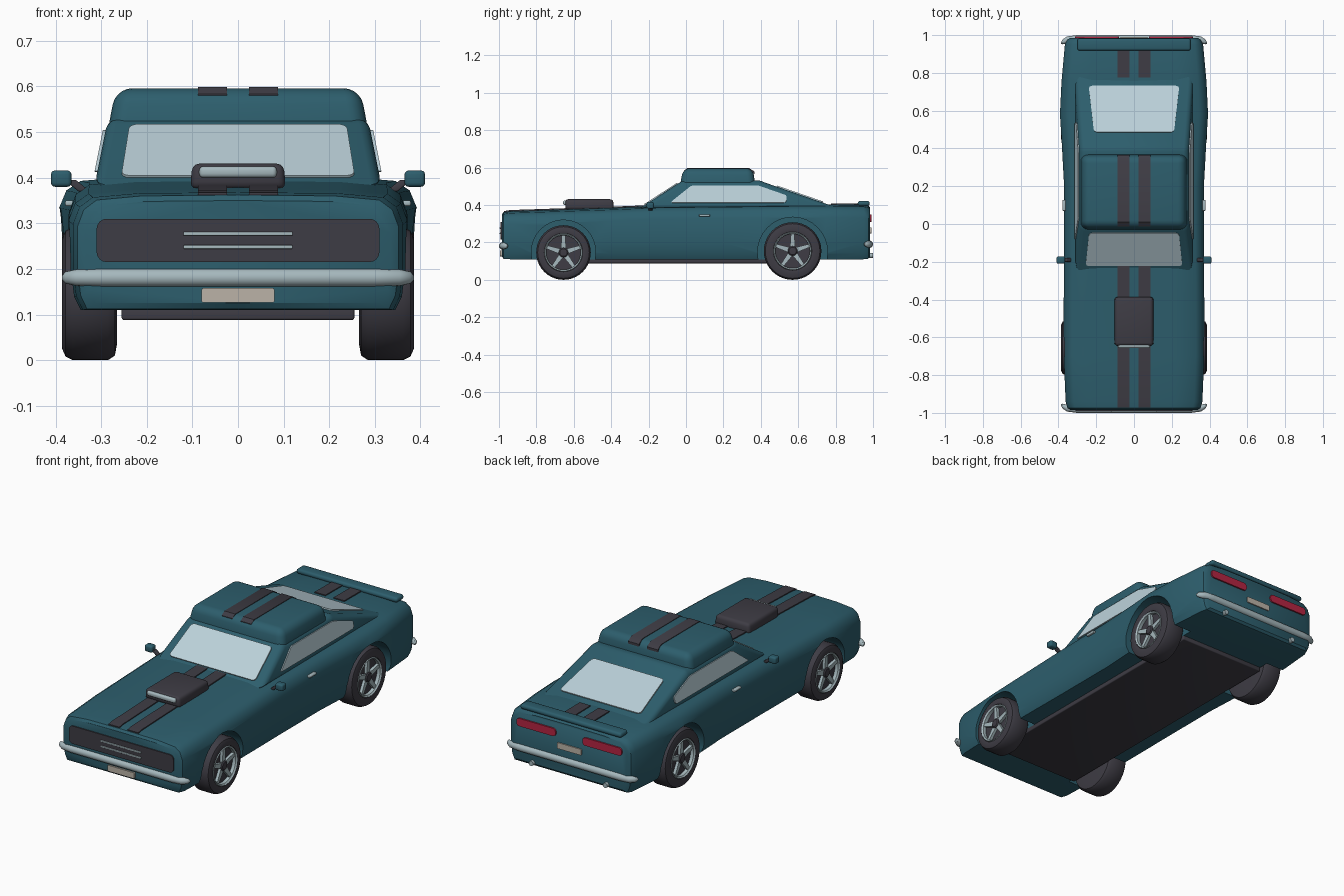
import bpy, bmesh, math
from mathutils import Vector, Matrix

if "Cube" in bpy.data.objects:
    bpy.data.objects.remove(bpy.data.objects["Cube"])


def material(name, rgb):
    m = bpy.data.materials.new(name)
    m.use_nodes = True
    col = (*rgb, 1)
    m.diffuse_color = col
    m.node_tree.nodes["Principled BSDF"].inputs["Base Color"].default_value = col
    return m


TEAL = material("teal paint", (.026, .112, .152))
DARK = material("dark grey", (.048, .045, .058))
CHROME = material("chrome", (.38, .48, .51))
GLASS = material("pale glass", (.50, .64, .70))
RED = material("red lamp", (.46, .018, .055))
BEIGE = material("beige plate", (.50, .45, .39))
parts = []


def finish(name, bm, mat):
    bmesh.ops.recalc_face_normals(bm, faces=bm.faces[:])
    me = bpy.data.meshes.new(name)
    bm.to_mesh(me)
    bm.free()
    me.materials.append(mat)
    ob = bpy.data.objects.new(name, me)
    bpy.context.collection.objects.link(ob)
    parts.append(ob)
    return ob


def block(name, bot, top, mat, bevel=0.0, seg=3):
    """Tapered box; bot and top are (x0, x1, y0, y1, z)."""
    bm = bmesh.new()
    bmesh.ops.create_cube(bm, size=2)
    for v in bm.verts:
        r = top if v.co.z > 0 else bot
        v.co = (r[v.co.x > 0], r[2 + (v.co.y > 0)], r[4])
    if bevel:
        bmesh.ops.bevel(bm, geom=bm.edges[:], offset=bevel, segments=seg,
                        profile=.5, affect='EDGES', clamp_overlap=True)
    return finish(name, bm, mat)


def box(name, x0, x1, y0, y1, z0, z1, mat, bevel=0.0):
    return block(name, (x0, x1, y0, y1, z0), (x0, x1, y0, y1, z1), mat, bevel)


def plate(name, pts, out, mat, corner=0.0, t=.006):
    """Thin panel on a surface, raised along out, with rounded corners."""
    bm = bmesh.new()
    out = Vector(out).normalized()
    bm.faces.new([bm.verts.new(Vector(p) - out * .002) for p in pts])
    if corner:
        bmesh.ops.bevel(bm, geom=bm.verts[:], offset=corner, segments=4,
                        profile=.5, affect='VERTICES')
    ex = bmesh.ops.extrude_face_region(bm, geom=bm.faces[:])
    bmesh.ops.translate(bm, vec=out * (t + .002),
                        verts=[g for g in ex["geom"] if isinstance(g, bmesh.types.BMVert)])
    return finish(name, bm, mat)


def end_panel(name, x0, x1, z0, z1, y, mat, corner, t=.006):
    pts = [(x0, y, z0), (x1, y, z0), (x1, y, z1), (x0, y, z1)]
    return plate(name, pts, (0, y, 0), mat, corner, t)


def loft(name, rings, mat):
    bm = bmesh.new()
    vs = [[bm.verts.new(p) for p in r] for r in rings]
    n = len(vs[0])
    for a, b in zip(vs, vs[1:]):
        for i in range(n):
            j = (i + 1) % n
            bm.faces.new((a[i], a[j], b[j], b[i]))
    bm.faces.new(vs[0])
    bm.faces.new(vs[-1][::-1])
    return finish(name, bm, mat)


def lathe(name, prof, s, y, z, mat, n=40):
    """Spin (radius, x) points round the axle at y, z on side s."""
    return loft(name, [[(s * x, y + r * math.cos(k * math.tau / n), z + r * math.sin(k * math.tau / n))
                        for k in range(n)] for r, x in prof], mat)


def rod(name, axis, a, b, r, c1, c2, mat):
    """Cylinder along axis X or Y from a to b."""
    bm = bmesh.new()
    bmesh.ops.create_cone(bm, cap_ends=True, segments=32, radius1=r, radius2=r, depth=b - a)
    mid = (a + b) / 2
    rot, loc = ('Y', (mid, c1, c2)) if axis == 'X' else ('X', (c1, mid, c2))
    bmesh.ops.transform(bm, matrix=Matrix.Translation(loc) @ Matrix.Rotation(math.pi / 2, 4, rot),
                        verts=bm.verts[:])
    return finish(name, bm, mat)


# Main body: sections of (y, half width, top, bottom)
sections = [(-.985, .335, .35, .125), (-.975, .352, .362, .112), (-.94, .362, .368, .11),
            (-.7, .372, .376, .11), (-.4, .372, .386, .11), (-.15, .37, .396, .11),
            (.2, .37, .40, .11), (.42, .382, .402, .11), (.58, .392, .404, .11),
            (.75, .384, .404, .11), (.95, .366, .402, .11), (.975, .355, .396, .113),
            (.985, .338, .388, .125)]


def section(y, w, t, b):
    half = [(.6, t - .002), (.88, t - .011), (.96, t - .032), (1, t - .07),
            (1, b + .09), (.98, b + .03), (.94, b)]
    right = [(w * x, y, z) for x, z in half]
    left = [(-x, y, z) for x, y, z in reversed(right)]
    return [(0, y, t)] + right + [(0, y, b)] + left


body = loft("body", [section(*s) for s in sections], TEAL)

# Wheel arches
WHEELS = [("front", -.655, .146, .172), ("rear", .57, .154, .187)]
for tag, y, r, arch in WHEELS:
    for s in (-1, 1):
        cut = rod("arch_cutter", 'X', min(s * .255, s * .5), max(s * .255, s * .5), arch, y, .148, TEAL)
        parts.remove(cut)
        cut.hide_render = True
        mod = body.modifiers.new("arch", 'BOOLEAN')
        mod.operation, mod.solver, mod.object = 'DIFFERENCE', 'EXACT', cut
        bpy.context.view_layer.objects.active = body
        bpy.ops.object.modifier_apply(modifier=mod.name)
        bpy.data.objects.remove(cut)

# Wheels
for tag, y, r, arch in WHEELS:
    for s, side in ((1, "left"), (-1, "right")):
        w = f"{tag}_{side}_"
        lathe(w + "tyre", [(.02, .268), (.11, .265), (r - .01, .27), (r, .285), (r, .362),
                           (r - .008, .378), (.12, .386), (.103, .383), (.097, .362), (.02, .36)],
              s, y, r, DARK)
        lathe(w + "rim", [(.092, .358), (.092, .38), (.099, .386), (.102, .38), (.102, .358)],
              s, y, r, CHROME)
        lathe(w + "hub", [(.026, .355), (.026, .376), (.02, .381), (.004, .382)], s, y, r, DARK, 20)
        for k in range(5):
            sp = block(w + "spoke", (.358, .374, -.014, .014, .02), (.358, .378, -.009, .009, .094), CHROME)
            sp.data.transform(Matrix.Translation((0, y, r)) @ Matrix.Scale(s, 4, (1, 0, 0))
                              @ Matrix.Rotation(k * math.tau / 5, 4, 'X'))
            if s < 0:
                sp.data.flip_normals()

# Floor
box("floor", -.255, .255, -.78, .70, .088, .115, DARK, .005)

# Cabin and raised roof
block("cabin", (-.315, .315, -.251, .827, .38), (-.285, .285, -.019, .393, .53), TEAL, .022)
block("roof", (-.288, .288, -.035, .372, .49), (-.268, .268, -.015, .358, .596), TEAL, .036, 5)

# Windows
front_z = lambda y: .40 + .647 * (y + .22)
rear_z = lambda y: .545 - .346 * (y - .35)
plate("windscreen", [(-.256, -.22, front_z(-.22)), (.256, -.22, front_z(-.22)),
                     (.238, -.046, front_z(-.046)), (-.238, -.046, front_z(-.046))],
      (0, -.647, 1), GLASS, .018)
plate("rear_window", [(-.24, .73, rear_z(.73)), (.24, .73, rear_z(.73)),
                      (.212, .485, rear_z(.485)), (-.212, .485, rear_z(.485))],
      (0, .346, 1), GLASS, .018)
for s, side in ((1, "left"), (-1, "right")):
    outline = [(-.085, .412), (.03, .504), (.385, .504), (.54, .45), (.535, .412)]
    plate(side + "_window", [(s * (.315 - .2 * (z - .38)), y, z) for y, z in outline],
          (s, 0, .2), GLASS, .012)
    # Mirrors and door handles
    box(side + "_mirror", *sorted((s * .365, s * .41)), -.21, -.172, .38, .416, TEAL, .009)
    block(side + "_mirror_stalk", (*sorted((s * .325, s * .35)), -.2, -.18, .37),
          (*sorted((s * .355, s * .38)), -.2, -.18, .395), DARK, .003)
    box(side + "_door_handle", *sorted((s * .36, s * .379)), .07, .128, .338, .35, CHROME, .004)
    # Tail lamps and exhausts
    end_panel(side + "_tail_lamp", *sorted((s * .08, s * .312)), .308, .35, .985, RED, .016, .008)
    rod(side + "_exhaust", 'Y', .93, 1.0, .013, s * .22, .13, CHROME)


# Racing stripes follow the upper surface
def top_z(y):
    for a, b in zip(sections, sections[1:]):
        if a[0] <= y <= b[0]:
            return a[2] + (b[2] - a[2]) * (y - a[0]) / (b[0] - a[0])


def stripe(name, path, x0, x1):
    rings = [[(x0, y, z - .008), (x1, y, z - .008), (x1, y, z + .005), (x0, y, z + .005)]
             for y, z in path]
    loft(name, rings, DARK)


hood = [(y, top_z(y)) for y in (-.972, -.94, -.7, -.4, -.22)]
trunk = [(y, top_z(y)) for y in (.775, .93)]
for s, side in ((1, "left"), (-1, "right")):
    x0, x1 = sorted((s * .024, s * .088))
    stripe(side + "_hood_stripe", hood, x0, x1)
    stripe(side + "_roof_stripe", [(-.012, .578), (.01, .594), (.335, .594), (.365, .575)], x0, x1)
    stripe(side + "_trunk_stripe", trunk, x0, x1)

# Hood scoop
block("hood_scoop", (-.105, .105, -.645, -.385, .375), (-.1, .1, -.645, -.39, .431), DARK, .016)
box("scoop_trim", -.085, .085, -.657, -.635, .4, .425, CHROME, .009)

# Nose
end_panel("grille", -.31, .31, .215, .31, -.985, DARK, .022)
for z in (.248, .277):
    box("grille_bar", -.12, .12, -.996, -.985, z - .004, z + .004, CHROME, .002)
end_panel("front_plate", -.08, .08, .126, .158, -.985, BEIGE, .005, .009)

# Tail
end_panel("rear_plate", -.072, .072, .248, .28, .985, BEIGE, .005)
box("spoiler", -.30, .30, .918, .982, .395, .422, TEAL, .012)

# Bumpers: round bars with tapered, swept ends
for name, s, z in (("front_bumper", -1, .181), ("rear_bumper", 1, .19)):
    spine = [(.386, .958, .004), (.378, .964, .013), (.355, .975, .018), (.3, .98, .02)]
    spine = [(-x, y, r) for x, y, r in spine] + spine[::-1]
    rings = [[(x, s * (y + r * math.cos(k * math.tau / 16)), z + r * math.sin(k * math.tau / 16))
              for k in range(16)] for x, y, r in spine]
    loft(name, rings, CHROME)

# Smooth shading with sharp edges kept
bpy.ops.object.select_all(action='DESELECT')
for ob in parts:
    ob.select_set(True)
bpy.context.view_layer.objects.active = body
bpy.ops.object.shade_smooth_by_angle(angle=math.radians(35))
